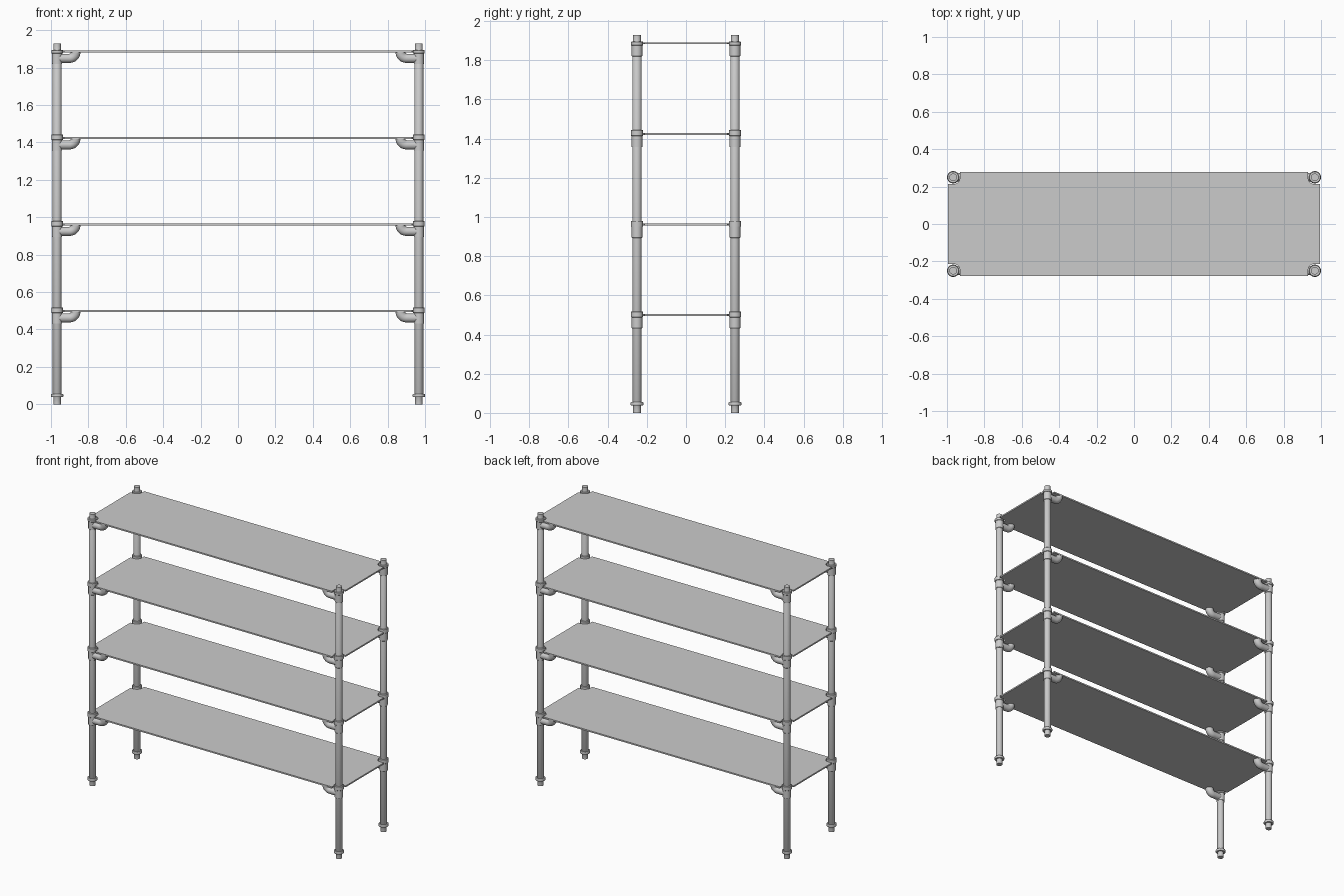
import bpy, bmesh, math
from mathutils import Vector

if "Cube" in bpy.data.objects:
    bpy.data.objects.remove(bpy.data.objects["Cube"])

PX, PY = 0.967, 0.25                      # post centre
LEVELS = [0.499 + 0.4625 * i for i in range(4)]
SEG = 32


def finish(name, bm, smooth=True, mirror=True):
    bmesh.ops.recalc_face_normals(bm, faces=bm.faces)
    me = bpy.data.meshes.new(name)
    bm.to_mesh(me)
    bm.free()
    ob = bpy.data.objects.new(name, me)
    bpy.context.collection.objects.link(ob)
    bpy.ops.object.select_all(action='DESELECT')
    ob.select_set(True)
    bpy.context.view_layer.objects.active = ob
    if smooth:
        bpy.ops.object.shade_smooth_by_angle(angle=math.radians(35))
    if mirror:
        mod = ob.modifiers.new("Mirror", 'MIRROR')
        mod.use_axis = (True, True, False)
        mod.use_mirror_merge = False
    return ob


def skin(rings):
    """Closed tube through a list of point rings."""
    bm = bmesh.new()
    vs = [[bm.verts.new(p) for p in ring] for ring in rings]
    for a, b in zip(vs, vs[1:]):
        for i in range(SEG):
            j = (i + 1) % SEG
            bm.faces.new((a[i], a[j], b[j], b[i]))
    bm.faces.new(vs[0])
    bm.faces.new(vs[-1])
    return bm


def ring(c, u, v, r):
    return [c + r * (u * math.cos(t) + v * math.sin(t))
            for t in (2 * math.pi * i / SEG for i in range(SEG))]


def lathe(name, profile):
    X, Y = Vector((1, 0, 0)), Vector((0, 1, 0))
    return finish(name, skin([ring(Vector((PX, PY, z)), X, Y, r) for r, z in profile]))


# Upright pipes with narrower ends
lathe("posts", [(0.020, 0), (0.020, 0.045), (0.0235, 0.05),
                (0.0235, 1.87), (0.020, 1.875), (0.020, 1.928)])

# Foot collars
lathe("foot_collars", [(0.031, 0.038), (0.033, 0.041), (0.033, 0.052), (0.031, 0.055)])

for n, z in enumerate(LEVELS, 1):
    # Pipe fitting sleeve and its rim
    top = 0.008 if n == 4 else 0.019
    lathe(f"fitting_sleeve_{n}", [(0.0255, z - 0.068), (0.027, z - 0.066), (0.027, z)])
    lathe(f"fitting_rim_{n}", [(0.029, z - 0.011), (0.031, z - 0.009),
                               (0.031, z + top - 0.002), (0.029, z + top)])

    # Elbow carrying the shelf
    R, r, cx, zc = 0.033, 0.024, 0.869, z - 0.037
    Y = Vector((0, 1, 0))
    rings = [ring(Vector((PX, PY, zc)), Y, Vector((0, 0, 1)), r)]
    for i in range(11):
        t = math.pi / 2 * i / 10
        c = Vector((cx + R - R * math.sin(t), PY, zc + R - R * math.cos(t)))
        rings.append(ring(c, Y, Vector((math.sin(t), 0, math.cos(t))), r + 0.003 * i / 10))
    finish(f"shelf_elbows_{n}", skin(rings))

    # Shelf board with rounded notches around the posts
    hx, hy, nr = 0.994, 0.277, 0.037
    corner = [(hx, PY - nr)]
    corner += [(PX - nr * math.sin(t), PY - nr * math.cos(t))
               for t in (math.pi / 2 * i / 8 for i in range(9))]
    corner.append((PX - nr, hy))
    outline = (corner + [(-x, y) for x, y in reversed(corner)]
               + [(-x, -y) for x, y in corner] + [(x, -y) for x, y in reversed(corner)])
    bm = bmesh.new()
    face = bm.faces.new([bm.verts.new((x, y, z - 0.005)) for x, y in outline])
    ext = bmesh.ops.extrude_face_region(bm, geom=[face])
    bmesh.ops.translate(bm, vec=(0, 0, 0.01),
                        verts=[v for v in ext["geom"] if isinstance(v, bmesh.types.BMVert)])
    finish(f"shelf_{n}", bm, smooth=False, mirror=False)
